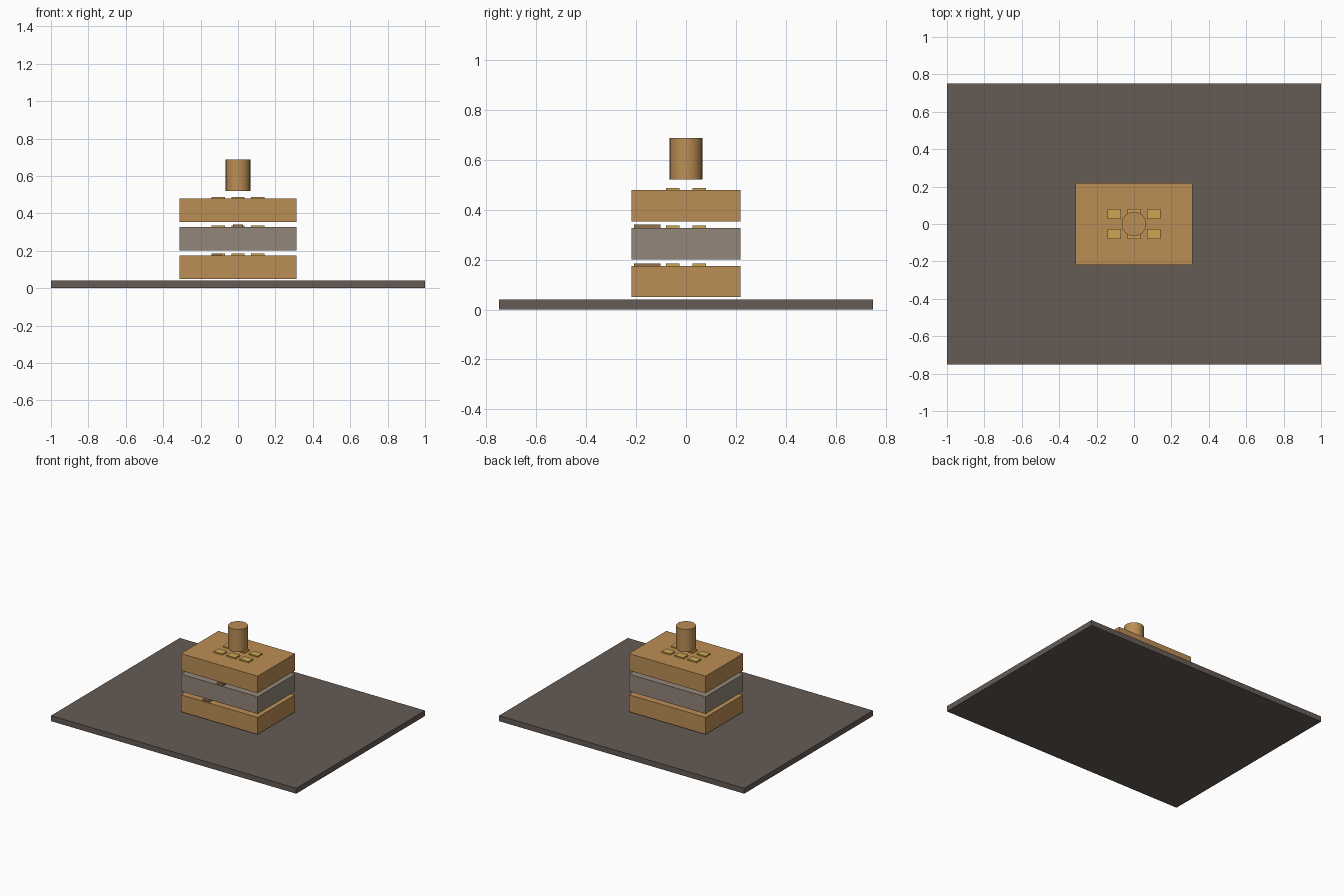
import bpy

if "Cube" in bpy.data.objects:
    bpy.data.objects.remove(bpy.data.objects["Cube"])


def material(name, rgb):
    m = bpy.data.materials.new(name)
    m.diffuse_color = (*rgb, 1)
    m.use_nodes = True
    m.node_tree.nodes["Principled BSDF"].inputs["Base Color"].default_value = m.diffuse_color
    return m


wood = material("wood", (0.50, 0.27, 0.09))
stone = material("stone", (0.29, 0.24, 0.19))
dark = material("dark", (0.13, 0.105, 0.09))
gold = material("gold", (0.60, 0.38, 0.08))
brown = material("brown", (0.30, 0.17, 0.07))


def box(name, x, y, z0, z1, sx, sy, mat):
    bpy.ops.mesh.primitive_cube_add(size=1, location=(x, y, (z0 + z1) / 2))
    ob = bpy.context.object
    ob.name = name
    ob.scale = (sx, sy, z1 - z0)
    bpy.ops.object.transform_apply(location=False, rotation=False, scale=True)
    ob.data.materials.append(mat)
    return ob


# Base board
box("base_board", 0, 0, 0, 0.04, 2.0, 1.5, dark)

# Three stacked blocks, each with a 3 x 2 grid of studs on top
layers = [("lower", 0.05, 0.175, wood), ("middle", 0.201, 0.327, stone),
          ("upper", 0.354, 0.479, wood)]
for name, z0, z1, mat in layers:
    box(name + "_block", 0, 0, z0, z1, 0.626, 0.436, mat)
    for i in (-1, 0, 1):
        for j in (-1, 1):
            box(name + "_stud", i * 0.106, j * 0.053, z1 - 0.005, z1 + 0.009,
                0.072, 0.055, gold)

# Small tabs at the front of the lower two blocks
box("lower_tab", -0.115, -0.155, 0.165, 0.184, 0.053, 0.107, brown)
box("middle_tab", 0, -0.155, 0.315, 0.34, 0.053, 0.107, brown)

# Floating round post above the stack
bpy.ops.mesh.primitive_cylinder_add(vertices=24, radius=0.066, depth=0.167,
                                    location=(0, 0, 0.604))
post = bpy.context.object
post.name = "top_post"
post.data.materials.append(wood)
bpy.ops.object.shade_smooth_by_angle()
